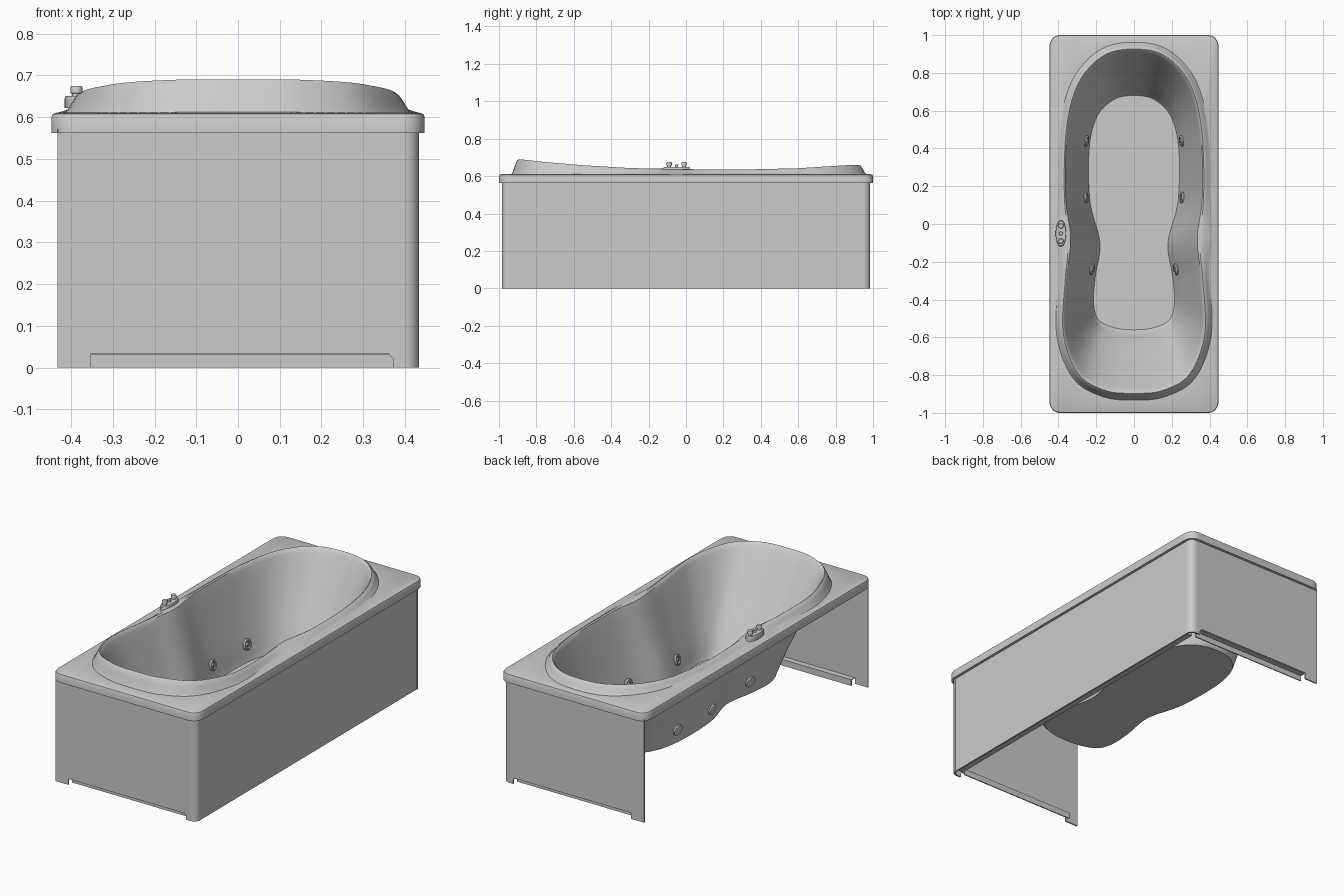
import bpy, bmesh, math
from mathutils import Vector
from mathutils.bvhtree import BVHTree

if "Cube" in bpy.data.objects:
    bpy.data.objects.remove(bpy.data.objects["Cube"])

SEG = 8  # samples per outline span


def finish(name, bm, angle=35):
    me = bpy.data.meshes.new(name)
    bm.to_mesh(me)
    ob = bpy.data.objects.new(name, me)
    bpy.context.collection.objects.link(ob)
    bpy.ops.object.select_all(action='DESELECT')
    ob.select_set(True)
    bpy.context.view_layer.objects.active = ob
    bpy.ops.object.shade_smooth_by_angle(angle=math.radians(angle))
    return ob


def prism(name, pts, to3d, depth):
    """Extrude a flat polygon; to3d maps (u, v) to a point."""
    bm = bmesh.new()
    f = bm.faces.new([bm.verts.new(to3d(u, v)) for u, v in pts])
    r = bmesh.ops.extrude_face_region(bm, geom=[f])
    bmesh.ops.translate(bm, vec=depth,
                        verts=[e for e in r['geom'] if isinstance(e, bmesh.types.BMVert)])
    bmesh.ops.recalc_face_normals(bm, faces=bm.faces)
    return finish(name, bm)


def box(name, x, y, z):
    return prism(name, [(x[0], y[0]), (x[1], y[0]), (x[1], y[1]), (x[0], y[1])],
                 lambda u, v: (u, v, z[0]), (0, 0, z[1] - z[0]))


def outline(half):
    """Closed smooth curve through half-outline points mirrored in x."""
    p = [Vector(q) for q in half] + [Vector((-x, y)) for x, y in half[-2:0:-1]]
    n, out = len(p), []
    for i in range(n):
        a, b, c, d = (p[(i + k) % n] for k in (-1, 0, 1, 2))
        for k in range(SEG):
            t = k / SEG
            out.append(0.5 * (2 * b + (c - a) * t + (2 * a - 5 * b + 4 * c - d) * t * t
                              + (3 * b - a - 3 * c + d) * t ** 3))
    return out


def round_rect(hx, hy, r, n):
    out = []
    for i in range(n):
        t = 2 * math.pi * i / n
        t += 0.7 * math.sin(4 * t) / 4          # crowd samples at corners
        s, c = math.sin(t), math.cos(t)
        m = max(abs(s), abs(c))
        x, y = s / m * hx, c / m * hy
        dx, dy = abs(x) - hx + r, abs(y) - hy + r
        if dx > 0 and dy > 0:
            k = r / math.hypot(dx, dy)
            x = math.copysign(hx - r + dx * k, x)
            y = math.copysign(hy - r + dy * k, y)
        out.append(Vector((x, y)))
    return out


def lip_height(y):
    """Crest height along the length of the bath."""
    pts = [(-.95, .69), (-.88, .69), (-.75, .675), (-.55, .658), (-.3, .643), (0, .637),
           (.3, .635), (.6, .642), (.88, .66), (.95, .66)]
    for (y0, z0), (y1, z1) in zip(pts, pts[1:]):
        if y <= y1:
            return z0 + (z1 - z0) * (y - y0) / (y1 - y0)
    return pts[-1][1]


# Tub shell: rim skirt, deck, raised lip, walls and floor lofted as rings
mouth = outline([(0, .92), (.16, .885), (.29, .74), (.352, .5), (.362, .15), (.335, -.08),
                 (.358, -.3), (.368, -.58), (.29, -.79), (.15, -.875), (0, -.89)])
floor = outline([(0, .68), (.105, .66), (.195, .57), (.237, .4), (.233, .12), (.18, -.1),
                 (.205, -.28), (.214, -.42), (.185, -.51), (.1, -.55), (0, -.56)])
N = len(mouth)
FLOOR_Z, DECK_Z = .175, .612
rings = []
for inset, z in ((.02, .562), (0, .562), (0, .601), (.003, .607), (.01, .61)):
    rings.append([(p.x, p.y, z) for p in round_rect(.447 - inset, 1 - inset, .055 - inset, N)])
for w, h in ((1, 0), (.85, .15), (.6, .55), (.35, .87), (.15, 1)):
    ring = []
    for i, p in enumerate(mouth):
        d = mouth[(i + 1) % N] - mouth[i - 1]
        nrm = Vector((-d.y, d.x)).normalized()
        off = .042 + .05 * math.exp(-((p.y + .06) / .13) ** 2) * (abs(p.x) > .2)
        q = p + nrm * off * w
        ring.append((q.x, q.y, DECK_Z + (lip_height(p.y) - DECK_Z) * h))
    rings.append(ring)
for s, d in ((0, .01), (.05, .05), (.15, .15), (.28, .28), (.42, .42), (.56, .56),
             (.7, .69), (.82, .81), (.91, .91), (.97, .98), (1, 1)):
    ring = []
    for p, f in zip(mouth, floor):
        q = p.lerp(f, s)
        z = lip_height(p.y)
        ring.append((q.x, q.y, z + (FLOOR_Z - z) * d))
    rings.append(ring)
bm = bmesh.new()
loops = [[bm.verts.new(c) for c in r] for r in rings]
for a, b in zip(loops, loops[1:]):
    for i in range(N):
        j = (i + 1) % N
        bm.faces.new((a[i], b[i], b[j], a[j]))
bm.faces.new(loops[-1][::-1])
bmesh.ops.triangulate(bm, faces=[f for f in bm.faces if len(f.verts) > 4])
tree = BVHTree.FromBMesh(bm)
finish("tub_shell", bm)


def lathe(name, profile, origin, axis, sides=20, scale=(1, 1)):
    """Turned part: profile of (radius, height) along an axis."""
    rot = Vector((0, 0, 1)).rotation_difference(Vector(axis))
    bm = bmesh.new()
    ls = []
    for r, h in profile:
        ls.append([bm.verts.new(Vector(origin) + rot @ Vector((
            r * scale[0] * math.cos(2 * math.pi * k / sides),
            r * scale[1] * math.sin(2 * math.pi * k / sides), h))) for k in range(sides)])
    for a, b in zip(ls, ls[1:]):
        for k in range(sides):
            m = (k + 1) % sides
            bm.faces.new((a[k], a[m], b[m], b[k]))
    bm.faces.new(ls[0][::-1])
    bm.faces.new(ls[-1])
    return finish(name, bm)


# Water jets on both walls
for side in (-1, 1):
    for k, y in enumerate((.44, .14, -.24)):
        hit, nrm, _, _ = tree.ray_cast(Vector((0, y, .26)), Vector((side, 0, 0)))
        if hit:
            lathe(f"water_jet_{'right' if side > 0 else 'left'}_{k + 1}",
                  [(.03, -.008), (.03, .005), (.025, .011), (.019, .011), (.017, .003),
                   (.011, .003), (.010, .013), (.005, .013), (.005, .006)], hit, nrm)

# Tap controls on the left ledge
CX, CY = -.387, -.05
lathe("control_plate", [(1, .622), (1, .645), (.93, .65)], (CX, CY, 0), (0, 0, 1), 28, (.028, .07))
for k, (dy, r, top) in enumerate(((-.04, .014, .675), (0, .010, .663), (.04, .014, .675))):
    lathe(f"control_knob_{k + 1}", [(r * .75, .648), (r * .75, .656), (r, .658), (r, top - .003),
                                    (r * .85, top)], (CX, CY + dy, 0), (0, 0, 1), 16)

# End panels with toe notch, plus recessed kick strips
H = .57
notched = [(-.432, 0), (-.352, 0), (-.352, .034), (.36, .034), (.372, .02), (.372, 0),
           (.398, 0), (.398, H), (-.432, H)]
for s, tag in ((-1, "front"), (1, "back")):
    prism(f"{tag}_panel", notched, lambda u, v: (u, s * .985, v), (0, -s * .008, 0))
    y_ledge = sorted((s * .945, s * .98))
    y_strip = sorted((s * .945, s * .951))
    box(f"{tag}_kick_ledge", (-.352, .372), y_ledge, (.03, .034))
    box(f"{tag}_kick_strip", (-.352, .372), y_strip, (0, .03))
    # Rounded corner post
    arc = [(math.cos(a * math.pi / 12), math.sin(a * math.pi / 12)) for a in range(7)]
    pts = [(.398 + .036 * c, s * (.949 + .036 * q)) for c, q in arc]
    pts += [(.398 + .026 * c, s * (.949 + .026 * q)) for c, q in arc[::-1]]
    prism(f"{tag}_corner_post", pts, lambda u, v: (u, v, 0), (0, 0, H))

# Long side panel with a stiffening rail inside its foot
box("side_panel", (.424, .432), (-.949, .949), (0, H))
box("side_panel_rail", (.39, .424), (-.94, .94), (.004, .032))
